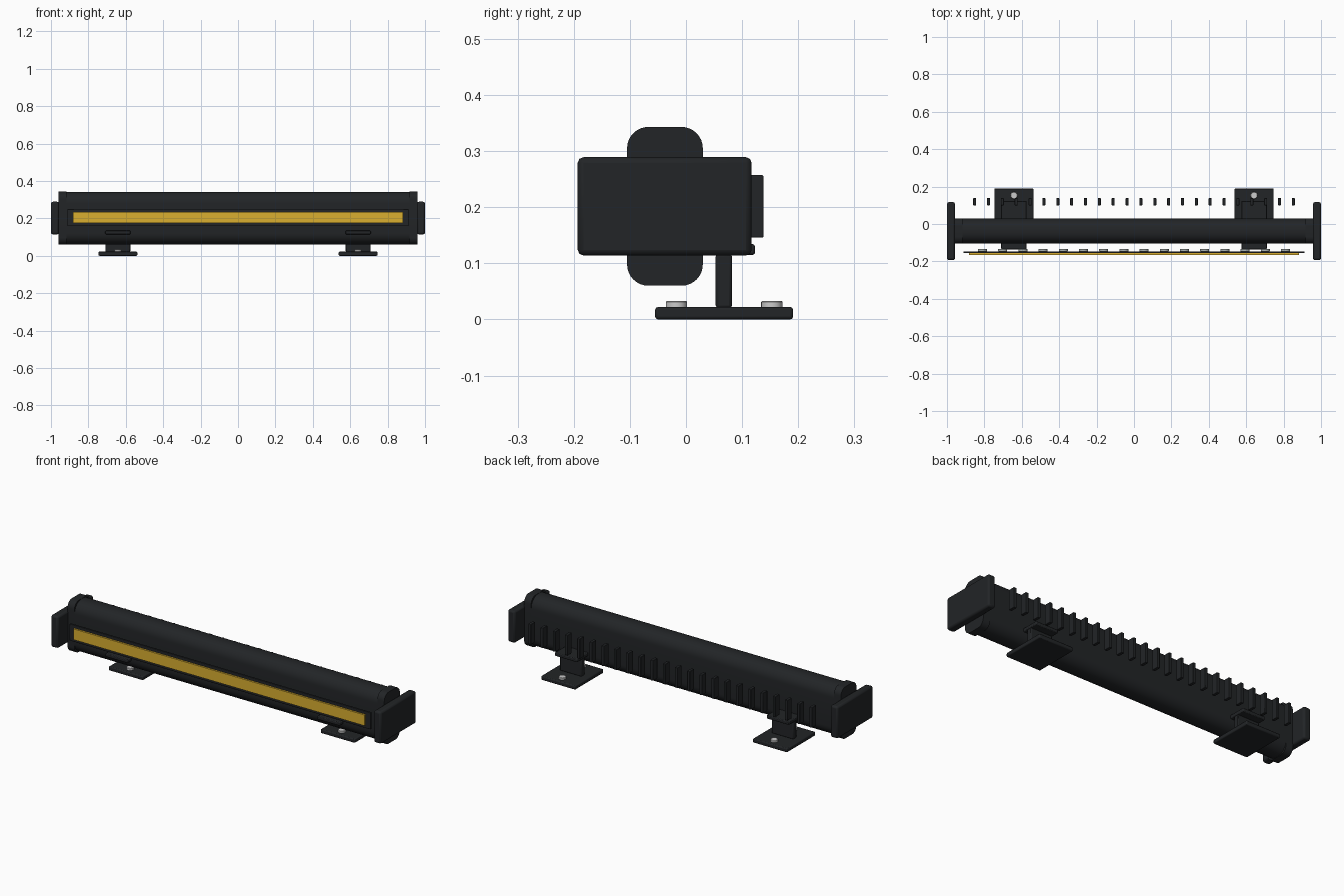
import bpy, bmesh, math

if "Cube" in bpy.data.objects:
    bpy.data.objects.remove(bpy.data.objects["Cube"])


def material(name, rgb):
    m = bpy.data.materials.new(name)
    m.diffuse_color = (*rgb, 1)
    m.use_nodes = True
    m.node_tree.nodes["Principled BSDF"].inputs["Base Color"].default_value = m.diffuse_color
    return m


BLACK = material("black_metal", (0.016, 0.018, 0.02))
AMBER = material("amber_lens", (0.7, 0.43, 0.03))
STEEL = material("steel", (0.55, 0.55, 0.55))
LED = material("led_white", (0.7, 0.78, 0.75))


def add(name, bm, mat, bevel=0.0, segs=2):
    bmesh.ops.recalc_face_normals(bm, faces=bm.faces)
    me = bpy.data.meshes.new(name)
    bm.to_mesh(me)
    bm.free()
    ob = bpy.data.objects.new(name, me)
    bpy.context.collection.objects.link(ob)
    me.materials.append(mat)
    if bevel:
        mod = ob.modifiers.new("bevel", "BEVEL")
        mod.width, mod.segments = bevel, segs
    bpy.ops.object.select_all(action="DESELECT")
    ob.select_set(True)
    bpy.context.view_layer.objects.active = ob
    bpy.ops.object.shade_smooth_by_angle(angle=math.radians(40))
    return ob


def box(name, x, y, z, mat=BLACK, bevel=0.0):
    """Box given by (min, max) on each axis."""
    bm = bmesh.new()
    bmesh.ops.create_cube(bm, size=1)
    for v in bm.verts:
        v.co = [(r[0] + r[1]) / 2 + c * (r[1] - r[0]) for c, r in zip(v.co, (x, y, z))]
    return add(name, bm, mat, bevel)


def rounded_bar(name, x, y, z, r):
    """Rounded rectangle in YZ extruded along X."""
    bm = bmesh.new()
    pts = []
    corners = [(y[1] - r, z[1] - r), (y[0] + r, z[1] - r),
               (y[0] + r, z[0] + r), (y[1] - r, z[0] + r)]
    for k, (cy, cz) in enumerate(corners):
        for i in range(9):
            a = math.pi / 2 * (k + i / 8)
            pts.append((x[0], cy + r * math.cos(a), cz + r * math.sin(a)))
    face = bm.faces.new([bm.verts.new(p) for p in pts])
    ext = bmesh.ops.extrude_face_region(bm, geom=[face])["geom"]
    if face not in bm.faces[:]:
        bm.faces.new(face.verts)
    for v in (g for g in ext if isinstance(g, bmesh.types.BMVert)):
        v.co.x = x[1]
    return add(name, bm, BLACK)


def disc(name, loc, r, depth, mat, along_y=False):
    bm = bmesh.new()
    bmesh.ops.create_cone(bm, cap_ends=True, segments=24, radius1=r, radius2=r, depth=depth)
    for v in bm.verts:
        if along_y:
            v.co.y, v.co.z = v.co.z, -v.co.y
        v.co.x += loc[0]
        v.co.y += loc[1]
        v.co.z += loc[2]
    return add(name, bm, mat, 0.002, 1)


# Main housing
rounded_bar("housing", (-0.95, 0.95), (-0.104, 0.029), (0.061, 0.342), 0.06)

# Front bezel and lens
box("front_bezel", (-0.912, 0.912), (-0.156, -0.146), (0.158, 0.25), bevel=0.002)
box("amber_lens", (-0.882, 0.882), (-0.166, -0.155), (0.175, 0.234), AMBER)

# Row of LEDs behind the bezel
for i in range(16):
    disc(f"led_{i + 1}", (-0.81 + i * 0.108, -0.14, 0.204), 0.024, 0.014, LED, True)

# Rear cooling fins
for i in range(24):
    x = -0.852 + i * 1.704 / 23
    box(f"cooling_fin_{i + 1}", (x - 0.008, x + 0.008), (0.1, 0.138), (0.146, 0.257), bevel=0.002)

for side, s in (("left", -1), ("right", 1)):
    # Collar and end cap
    rounded_bar(f"{side}_collar", sorted((s * 0.918, s * 0.96)),
                (-0.105, 0.03), (0.06, 0.343), 0.038)
    box(f"{side}_end_cap", sorted((s * 0.957, s)), (-0.193, 0.117), (0.114, 0.289), bevel=0.01)
    # Mounting bracket: saddle plate, stem, foot and bolts
    c = s * 0.642
    box(f"{side}_bracket_saddle", (c - 0.068, c + 0.068), (-0.135, 0.123), (0.115, 0.134), bevel=0.004)
    box(f"{side}_bracket_stem", (c - 0.066, c + 0.066), (0.053, 0.082), (0.02, 0.117), bevel=0.005)
    box(f"{side}_bracket_foot", (c - 0.104, c + 0.104), (-0.055, 0.191), (0, 0.022), bevel=0.005)
    for n, y in (("front", -0.017), ("rear", 0.153)):
        disc(f"{side}_{n}_bolt", (c, y, 0.026), 0.019, 0.014, STEEL)
